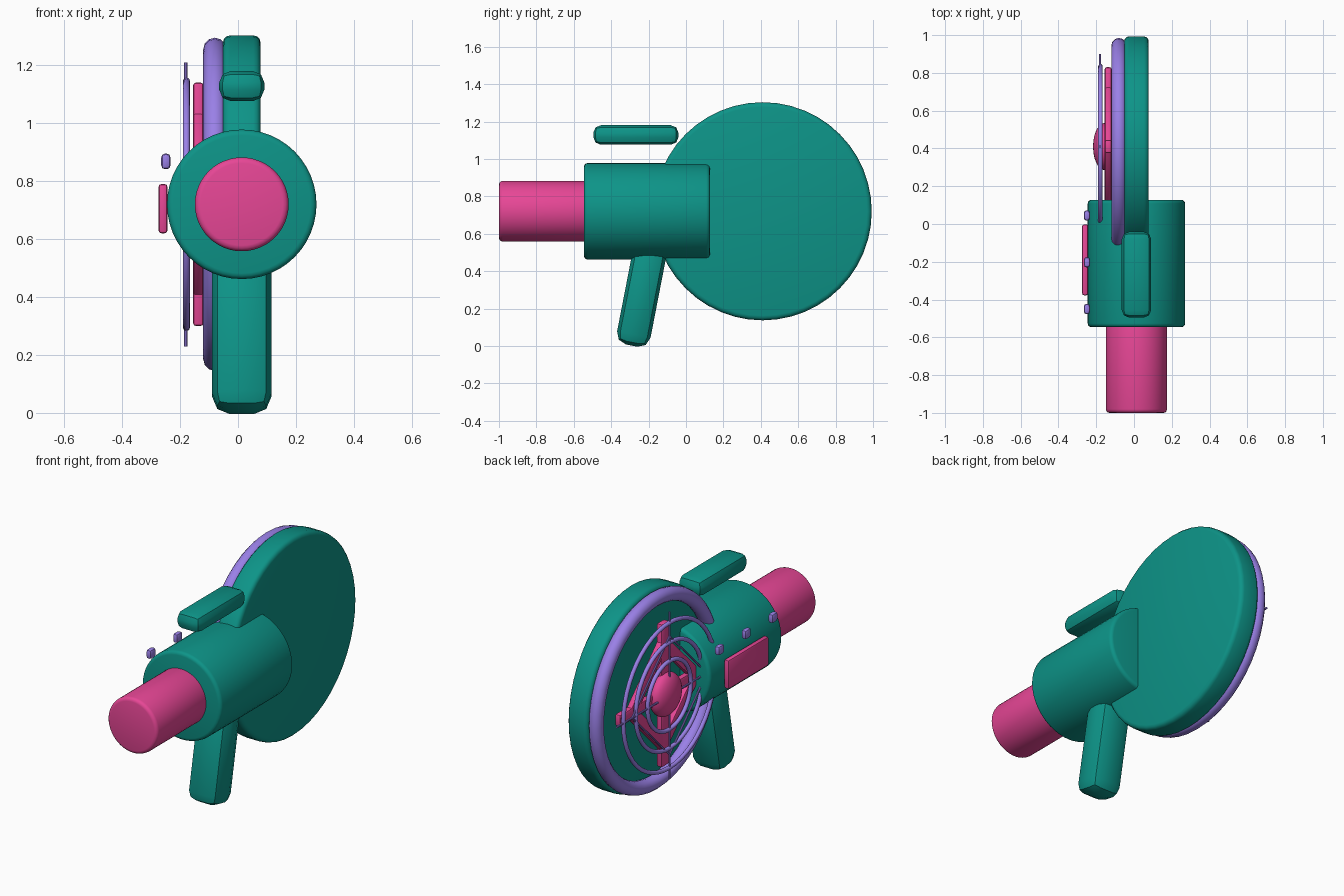
import bpy, math
from mathutils import Matrix

if "Cube" in bpy.data.objects:
    bpy.data.objects.remove(bpy.data.objects["Cube"])

CX, CZ, FAN_Y = 0.013, 0.72, 0.41   # barrel axis and fan centre


def material(name, rgb):
    m = bpy.data.materials.new(name)
    m.diffuse_color = (*rgb, 1)
    m.use_nodes = True
    m.node_tree.nodes["Principled BSDF"].inputs["Base Color"].default_value = m.diffuse_color
    return m


TEAL = material("teal", (0.004, 0.296, 0.246))
PINK = material("pink", (0.838, 0.065, 0.319))
VIOLET = material("violet", (0.386, 0.258, 0.956))


def finish(name, mat, bevel=0, segments=3):
    ob = bpy.context.object
    ob.name = name
    ob.data.materials.append(mat)
    bpy.ops.object.transform_apply(location=False, rotation=True, scale=True)
    if bevel:
        mod = ob.modifiers.new("bevel", 'BEVEL')
        mod.width, mod.segments = bevel, segments
        mod.limit_method, mod.angle_limit = 'ANGLE', math.radians(40)
        bpy.ops.object.modifier_apply(modifier="bevel")
    bpy.ops.object.shade_smooth_by_angle(angle=math.radians(32))
    return ob


def box(name, mat, loc, size, bevel, segments=2, tilt=0):
    bpy.ops.mesh.primitive_cube_add(size=1, location=loc, rotation=(tilt, 0, 0))
    bpy.context.object.scale = size
    return finish(name, mat, bevel, segments)


def cylinder(name, mat, loc, radius, depth, axis, bevel=0, sides=48):
    rot = (math.pi / 2, 0, 0) if axis == 'Y' else (0, math.pi / 2, 0)
    bpy.ops.mesh.primitive_cylinder_add(vertices=sides, radius=radius, depth=depth,
                                        location=loc, rotation=rot)
    return finish(name, mat, bevel)


def ring(name, mat, x, major, minor, segments=48):
    bpy.ops.mesh.primitive_torus_add(major_radius=major, minor_radius=minor,
                                     major_segments=segments, minor_segments=12,
                                     location=(x, FAN_Y, CZ), rotation=(0, math.pi / 2, 0))
    return finish(name, mat)


# Barrel and nozzle
cylinder("barrel", TEAL, (CX, -0.209, CZ), 0.258, 0.674, 'Y', 0.02)
cylinder("nozzle", PINK, (CX, -0.745, CZ), 0.162, 0.51, 'Y', 0.02)

# Fan housing disc and its rim
cylinder("fan_housing", TEAL, (CX, FAN_Y, CZ), 0.583, 0.13, 'X', 0.025)
ring("housing_rim", VIOLET, -0.08, 0.535, 0.04)

# Fan blades and guard rods: radial on the main axes, crosswise on the diagonals
for i in range(8):
    a = i * math.pi / 4
    cy, cz = math.cos(a), math.sin(a)
    box(f"fan_blade_{i}", PINK, (-0.137, FAN_Y + 0.21 * cy, CZ + 0.21 * cz),
        (0.036, 0.42, 0.07), 0.01, 2, -a)
    bpy.ops.mesh.primitive_cylinder_add(
        vertices=8, radius=0.006, depth=0.49,
        location=(-0.18, FAN_Y + 0.245 * cy, CZ + 0.245 * cz),
        rotation=(math.pi / 2 - a, 0, 0))
    finish(f"guard_rod_{i}", VIOLET)

# Guard rings
for i, r in enumerate((0.425, 0.31, 0.2)):
    ring(f"guard_ring_{i}", VIOLET, -0.178, r, 0.012)

# Domed hub
bpy.ops.mesh.primitive_uv_sphere_add(segments=24, ring_count=16, radius=1,
                                     location=(-0.155, FAN_Y, CZ))
bpy.context.object.scale = (0.062, 0.125, 0.125)
finish("fan_hub", PINK)

# Top grip and lower handle
box("top_grip", TEAL, (CX, -0.268, 1.128), (0.156, 0.455, 0.104), 0.04)
box("lower_handle", TEAL, (CX, -0.238, 0.272), (0.204, 0.182, 0.55), 0.06, 2, math.radians(-11))

# Side panel and buttons
box("side_panel", PINK, (-0.259, -0.19, 0.705), (0.031, 0.375, 0.17), 0.01)
for i, y in enumerate((0.045, -0.203, -0.45)):
    box(f"button_{i}", VIOLET, (-0.249, y, 0.868), (0.032, 0.054, 0.054), 0.013)
